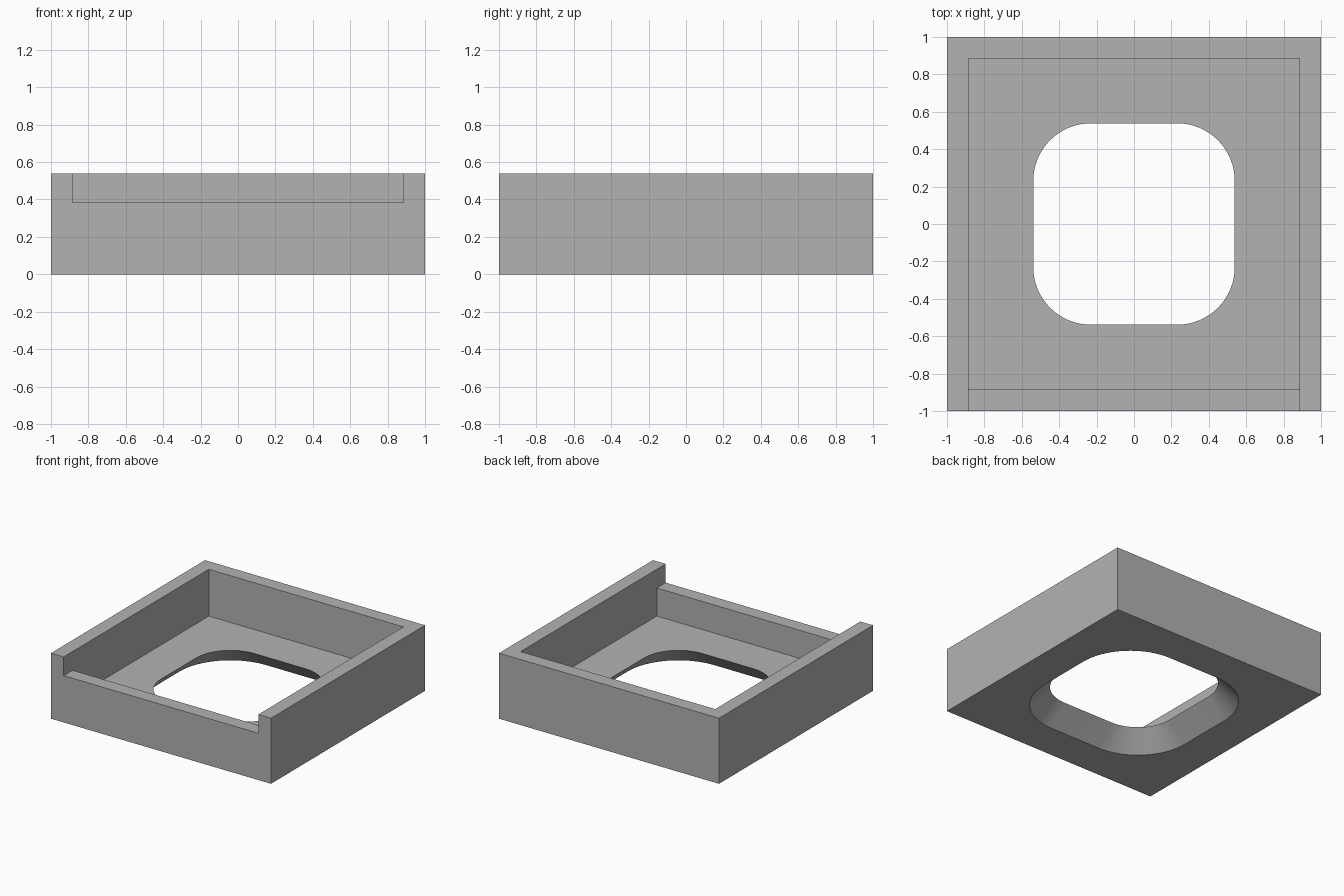
import bpy, bmesh, math

cube = bpy.data.objects.get("Cube")
if cube:
    bpy.data.objects.remove(cube, do_unlink=True)

U = 1 / 13                 # design unit: the tray is 26 units wide
HALF, HEIGHT = 13 * U, 7 * U
INNER = 11.5 * U           # half width of the recess
FLOOR, LIP = 2 * U, 5 * U  # floor thickness, height of the low front wall
HOLE, RADIUS = 7 * U, 4 * U

grey = bpy.data.materials.new("Plain grey")
grey.use_nodes = True
colour = (0.448, 0.448, 0.448, 1)
grey.diffuse_color = colour
grey.node_tree.nodes["Principled BSDF"].inputs["Base Color"].default_value = colour


def rounded_square(half, radius, z, steps=16):
    """Points round a square with rounded corners."""
    points = []
    for corner in range(4):
        for i in range(steps + 1):
            mid = math.pi / 4 + corner * math.pi / 2
            a = corner * math.pi / 2 + i / steps * math.pi / 2
            cx = math.copysign(half - radius, math.cos(mid))
            cy = math.copysign(half - radius, math.sin(mid))
            points.append((cx + radius * math.cos(a), cy + radius * math.sin(a), z))
    return points


def box_loop(x, y0, y1, z):
    return [(-x, y0, z), (x, y0, z), (x, y1, z), (-x, y1, z)]


def loft(name, lower, upper):
    """Closed solid between two matching loops."""
    bm = bmesh.new()
    a = [bm.verts.new(p) for p in lower]
    b = [bm.verts.new(p) for p in upper]
    bm.faces.new(a[::-1])
    bm.faces.new(b)
    for i in range(len(a)):
        j = (i + 1) % len(a)
        bm.faces.new((a[i], a[j], b[j], b[i]))
    bmesh.ops.recalc_face_normals(bm, faces=bm.faces)
    mesh = bpy.data.meshes.new(name)
    bm.to_mesh(mesh)
    bm.free()
    mesh.materials.append(grey)
    obj = bpy.data.objects.new(name, mesh)
    bpy.context.collection.objects.link(obj)
    return obj


def cut(target, cutter):
    cutter.hide_render = True
    mod = target.modifiers.new(cutter.name, "BOOLEAN")
    mod.operation, mod.solver, mod.object = "DIFFERENCE", "EXACT", cutter
    bpy.context.view_layer.objects.active = target
    bpy.ops.object.modifier_apply(modifier=mod.name)
    bpy.data.objects.remove(cutter, do_unlink=True)


# Solid block
tray = loft("tray", box_loop(HALF, -HALF, HALF, 0), box_loop(HALF, -HALF, HALF, HEIGHT))

# Square recess
cut(tray, loft("recess_cutter", box_loop(INNER, -INNER, INNER, FLOOR),
               box_loop(INNER, -INNER, INNER, HEIGHT + U)))

# Lowered front wall
cut(tray, loft("front_notch_cutter", box_loop(INNER, -HALF - U, 0, LIP),
               box_loop(INNER, -HALF - U, 0, HEIGHT + U)))

# Rounded opening, flaring outward at 45 degrees towards the underside
flare = FLOOR + U
cut(tray, loft("opening_cutter",
               rounded_square(HOLE + flare, RADIUS + flare, -U),
               rounded_square(HOLE - U, RADIUS - U, FLOOR + U)))

bpy.ops.object.select_all(action="DESELECT")
tray.select_set(True)
bpy.context.view_layer.objects.active = tray
bpy.ops.object.shade_smooth_by_angle(angle=math.radians(30))
